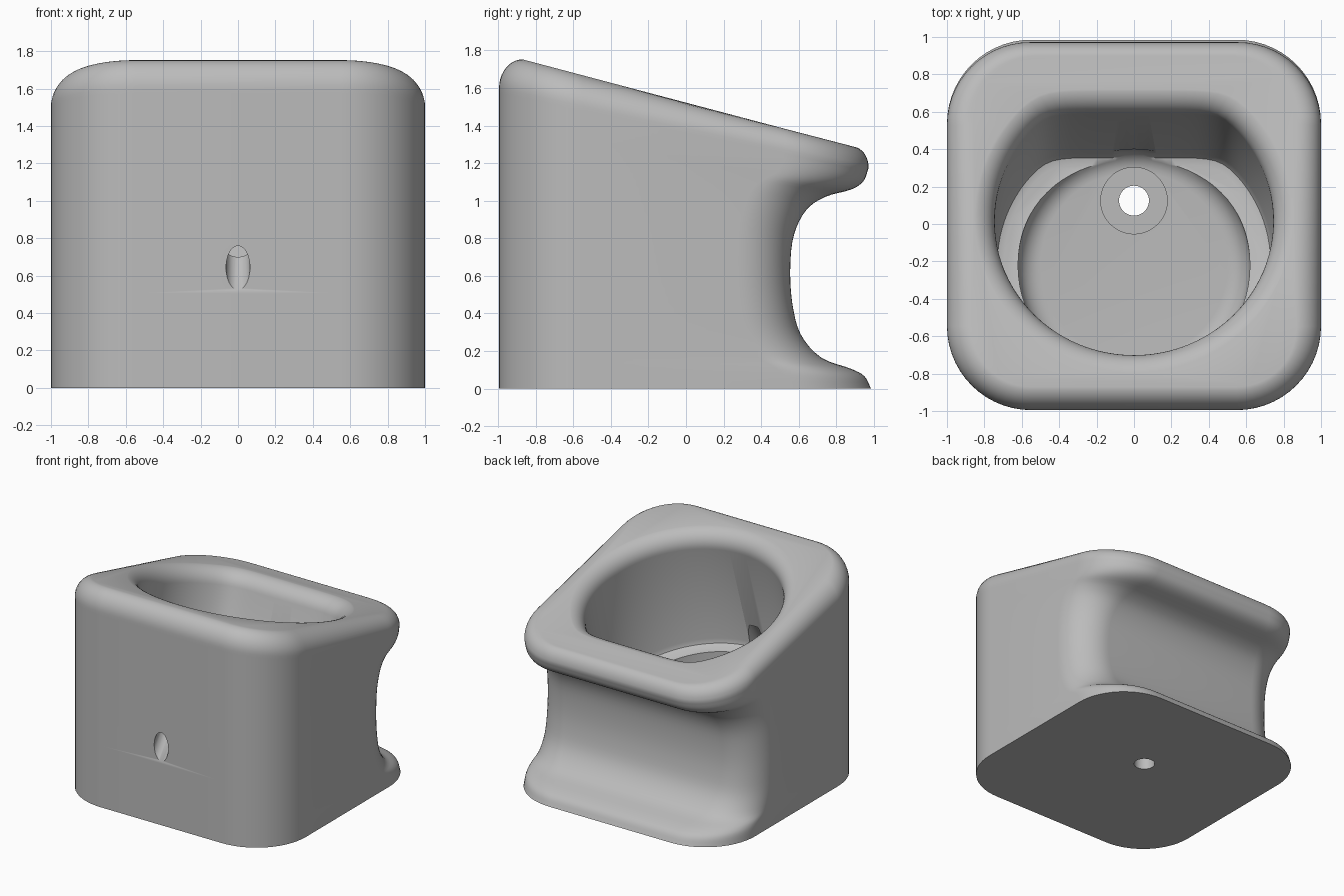
import bpy, bmesh, math
from math import sin, cos, pi, radians
from mathutils import Vector, Matrix

cube = bpy.data.objects.get("Cube")
if cube:
    bpy.data.objects.remove(cube, do_unlink=True)

grey = bpy.data.materials.new("light_grey")
grey.use_nodes = True
grey.diffuse_color = (0.5, 0.5, 0.5, 1)
grey.node_tree.nodes["Principled BSDF"].inputs["Base Color"].default_value = (0.5, 0.5, 0.5, 1)


def loft(name, rings, matrix=Matrix()):
    """Skin a stack of equal-length rings and cap both ends."""
    bm = bmesh.new()
    loops = [[bm.verts.new(matrix @ Vector(p)) for p in ring] for ring in rings]
    n = len(loops[0])
    for a, b in zip(loops, loops[1:]):
        for i in range(n):
            j = (i + 1) % n
            bm.faces.new((a[i], a[j], b[j], b[i]))
    bm.faces.new(loops[0][::-1])
    bm.faces.new(loops[-1])
    bmesh.ops.recalc_face_normals(bm, faces=bm.faces)
    mesh = bpy.data.meshes.new(name)
    bm.to_mesh(mesh)
    bm.free()
    mesh.materials.append(grey)
    obj = bpy.data.objects.new(name, mesh)
    bpy.context.collection.objects.link(obj)
    return obj


def lathe(name, profile, centre_y=0, n=72, matrix=Matrix()):
    return loft(name, [[(r * cos(2 * pi * i / n), centre_y + r * sin(2 * pi * i / n), z)
                        for i in range(n)] for r, z in profile], matrix)


def smooth_path(points, steps=4):
    """Catmull-Rom path through the points."""
    p = [Vector(q) for q in points]
    p = [2 * p[0] - p[1]] + p + [2 * p[-1] - p[-2]]
    out = []
    for a, b, c, d in zip(p, p[1:], p[2:], p[3:]):
        for k in range(steps):
            t = k / steps
            out.append(0.5 * (2 * b + (c - a) * t + (2 * a - 5 * b + 4 * c - d) * t * t
                              + (3 * b - a - 3 * c + d) * t ** 3))
    return out + [p[-2]]


def body_ring(inset, yf, yb, zf, zb, rb, n=14):
    """Rounded rectangle whose height runs linearly from front to back."""
    w, rf = 1 - inset, 0.45 - inset
    ring = []
    for sx, sy, r, start in ((1, 1, rb, 0), (-1, 1, rb, 90), (-1, -1, rf, 180), (1, -1, rf, 270)):
        cx, cy = sx * (w - r), (yb - r if sy > 0 else yf + r)
        for i in range(n + 1):
            a = radians(start + 90 * i / n)
            y = cy + r * sin(a)
            ring.append((cx + r * cos(a), y, zb + (zf - zb) * (yb - y) / (yb - yf)))
    return ring


# Body: block with a scooped back and sloped, rounded top
back = smooth_path([(0.985, 0), (0.95, 0.065), (0.88, 0.105), (0.72, 0.165), (0.61, 0.29),
                    (0.565, 0.46), (0.555, 0.65), (0.575, 0.82), (0.64, 0.95), (0.74, 1.02),
                    (0.88, 1.06), (0.945, 1.105), (0.972, 1.175)])
rings = []
for y, z in back:
    rb = 0.28 + 0.17 * max(0, (y - 0.555) / 0.43)
    rings.append(body_ring(0, -0.995, y, z * 1.6 / 1.175, z, rb))
for i in range(1, 11):
    a = pi / 2 * i / 10
    s, c = sin(a), 1 - cos(a)
    rings.append(body_ring(0.13 * c, -0.995 + 0.125 * c, 0.972 - 0.085 * c,
                           1.6 + 0.152 * s, 1.175 + 0.112 * s, 0.45 - 0.1 * c))
body = loft("holder_body", rings)

# Tilted frame of the sloped top, used by the main recess
tilt = Matrix.Translation((0, 0, 1.524)) @ Matrix.Rotation(radians(-14.7), 4, 'X')


def recess_ring(offset, h, n=96):
    """Circle with a flat, softly cornered back."""
    r, flat = 0.745 + offset, 0.595 + offset
    ring = []
    for i in range(n):
        a = 2 * pi * i / n
        s = sin(a)
        d = r
        if s > 0:
            d = (r ** -24 + (s / flat) ** 24) ** (-1 / 24)
        ring.append((d * cos(a), 0.05 + d * s, h))
    return ring


rim = 0.13
recess_rings = [recess_ring(-0.05, -1.02), recess_ring(-0.015, -1.005), recess_ring(0, -0.97)]
recess_rings += [recess_ring(rim * (1 - cos(a)), -rim + rim * sin(a))
                 for a in [pi / 2 * i / 10 for i in range(11)]]
recess_rings.append(recess_ring(rim, 0.4))

# Cutters: recess, round pocket, counterbore, drain and front slot
pocket = [(0.5 + 0.12 * sin(a), 0.48 - 0.12 * cos(a)) for a in [pi / 2 * i / 8 for i in range(9)]]
slot_tilt = Matrix.Translation((0, -0.97, 0.68)) @ Matrix.Rotation(radians(-33), 4, 'X')
cutters = [
    loft("recess_cutter", recess_rings, tilt),
    lathe("pocket_cutter", pocket + [(0.62, 0.82)], -0.22),
    lathe("counterbore_cutter", [(0.178, 0.32), (0.178, 0.5)], 0.125, 48),
    lathe("drain_cutter", [(0.08, -0.2), (0.08, 0.5)], 0.125, 40),
    lathe("slot_cutter", [(0.064, -0.25), (0.064, 0.25)], 0, 32, slot_tilt),
]
bpy.context.view_layer.objects.active = body
for cutter in cutters:
    cutter.hide_render = True
    mod = body.modifiers.new(cutter.name, 'BOOLEAN')
    mod.operation = 'DIFFERENCE'
    mod.solver = 'EXACT'
    mod.object = cutter
    bpy.ops.object.modifier_apply(modifier=mod.name)
    bpy.data.objects.remove(cutter, do_unlink=True)

bpy.ops.object.select_all(action='DESELECT')
body.select_set(True)
bpy.ops.object.shade_smooth_by_angle(angle=radians(35))
